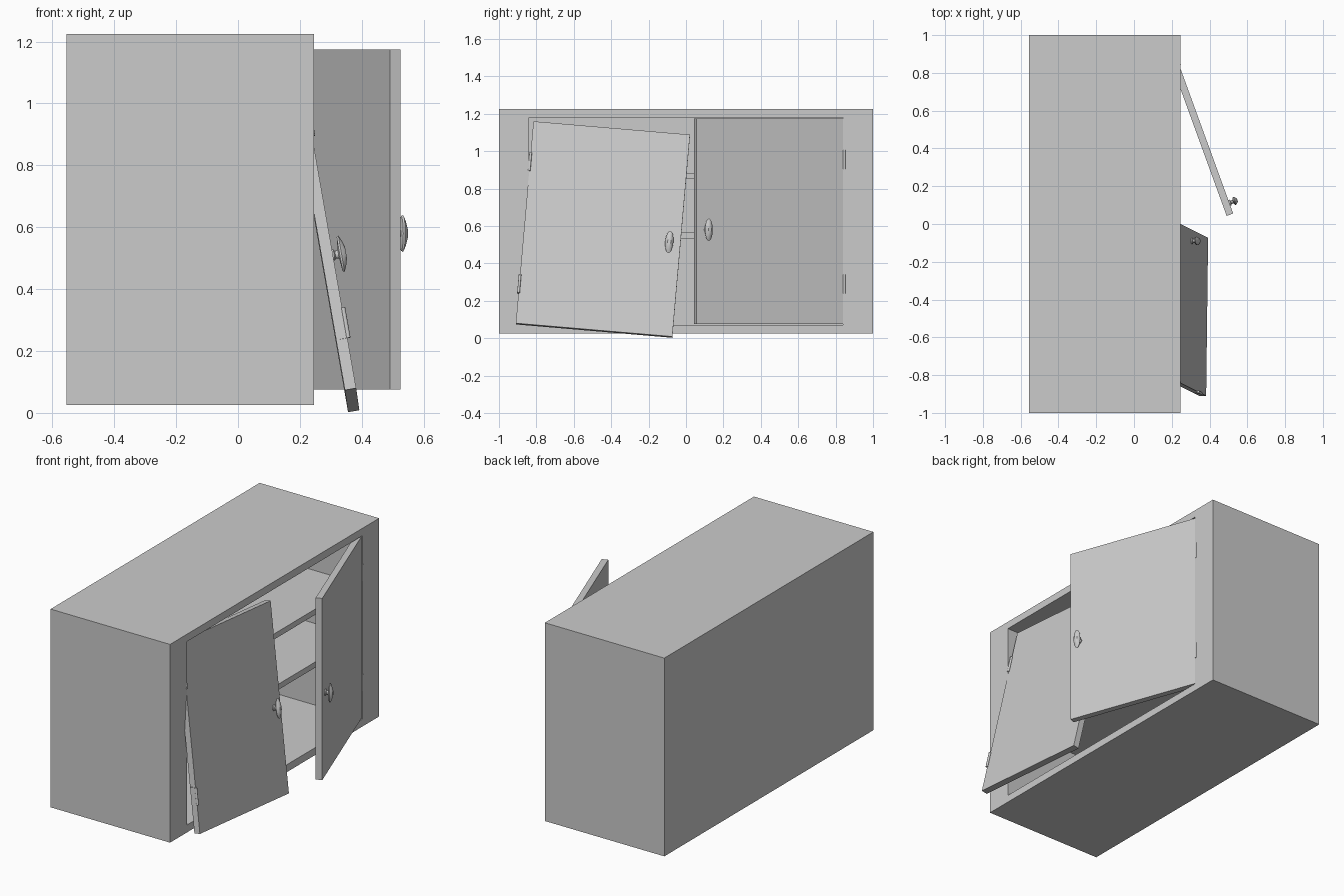
import bpy, bmesh, math
from mathutils import Matrix, Vector

cube = bpy.data.objects.get("Cube")
if cube:
    bpy.data.objects.remove(cube, do_unlink=True)

grey = bpy.data.materials.new("plain_grey")
grey.use_nodes = True
grey.diffuse_color = (0.6, 0.6, 0.6, 1)
grey.node_tree.nodes["Principled BSDF"].inputs["Base Color"].default_value = (0.6, 0.6, 0.6, 1)


def finish(bm, name, matrix=None, smooth=False):
    bmesh.ops.recalc_face_normals(bm, faces=bm.faces)
    mesh = bpy.data.meshes.new(name)
    bm.to_mesh(mesh)
    bm.free()
    mesh.materials.append(grey)
    ob = bpy.data.objects.new(name, mesh)
    bpy.context.collection.objects.link(ob)
    if matrix:
        ob.matrix_world = matrix
    if smooth:
        bpy.ops.object.select_all(action='DESELECT')
        ob.select_set(True)
        bpy.context.view_layer.objects.active = ob
        bpy.ops.object.shade_smooth_by_angle(angle=math.radians(35))
    return ob


def add_box(bm, low, high):
    low, high = Vector(low), Vector(high)
    size = high - low
    place = Matrix.Translation((low + high) / 2) @ Matrix.Diagonal((*size, 1))
    bmesh.ops.create_cube(bm, size=1, matrix=place)


def box(name, low, high, matrix=None):
    bm = bmesh.new()
    add_box(bm, low, high)
    return finish(bm, name, matrix)


# Carcass: a block whose front face is inset and pushed in to make the cavity
FRONT, BACK, BOTTOM, TOP = 0.245, -0.555, 0.025, 1.225
HALF, DEPTH = 0.84, 0.75
bm = bmesh.new()
add_box(bm, (BACK, -1, BOTTOM), (FRONT, 1, TOP))
face = max(bm.faces, key=lambda f: f.calc_center_median().x)
bmesh.ops.inset_individual(bm, faces=[face], thickness=0.02)
for v in face.verts:
    v.co.y = math.copysign(HALF, v.co.y)
    v.co.z = 0.07 if v.co.z < 0.6 else 1.18
inner = bmesh.ops.extrude_discrete_faces(bm, faces=[face])["faces"][0]
bmesh.ops.translate(bm, verts=inner.verts, vec=(-DEPTH, 0, 0))
finish(bm, "cabinet_body")

# Shelves
for name, z in (("lower_shelf", 0.53), ("upper_shelf", 0.85)):
    box(name, (FRONT - DEPTH, -HALF, z), (FRONT - 0.03, HALF, z + 0.034))


def knob(name, matrix):
    # Rings run outwards from the door: offset, half width, half height
    rings = [(0, .016, .018), (.006, .016, .018), (.01, .010, .012),
             (.02, .010, .014), (.024, .020, .056), (.030, .022, .06),
             (.038, .017, .042), (.045, .009, .018)]
    sides = 16
    bm = bmesh.new()
    loops = []
    for x, ry, rz in rings:
        angles = [math.tau * i / sides for i in range(sides)]
        loops.append([bm.verts.new((x, ry * math.cos(a), rz * math.sin(a))) for a in angles])
    for a, b in zip(loops, loops[1:]):
        for i in range(sides):
            j = (i + 1) % sides
            bm.faces.new((a[i], a[j], b[j], b[i]))
    bm.faces.new(loops[0])
    bm.faces.new(loops[-1])
    finish(bm, name, matrix, smooth=True)


def hinge(name, matrix, side, z):
    # Barrel, a leaf on the door edge and its screw heads
    bm = bmesh.new()
    bmesh.ops.create_cone(bm, cap_ends=True, segments=12, radius1=.007, radius2=.007,
                          depth=.1, matrix=Matrix.Translation((.003, 0, z)))
    ys = sorted((0, -side * .004))
    add_box(bm, (-.03, ys[0], z - .05), (.003, ys[1], z + .05))
    turn = Matrix.Rotation(math.pi / 2, 4, 'X')
    for dz in (-.03, 0, .03):
        spot = Matrix.Translation((-.016, -side * .004, z + dz))
        bmesh.ops.create_cone(bm, cap_ends=True, segments=8, radius1=.005, radius2=.005,
                              depth=.004, matrix=spot @ turn)
    finish(bm, name, matrix, smooth=True)


# Doors: origin at the outer lower hinge corner, x outwards, z up the door
WIDTH, HEIGHT, THICK = 0.84, 1.1, 0.037


def door(name, matrix, side):
    ys = sorted((0, side * WIDTH))
    box(name, (-THICK, ys[0], 0), (0, ys[1], HEIGHT), matrix)
    knob(name + "_knob", matrix @ Matrix.Translation((0, side * .78, .505)))
    for label, z in (("lower", .215), ("upper", .88)):
        hinge(f"{name}_{label}_hinge", matrix, side, z)


# Swung open door
swing = Matrix.Translation((.238, .845, .075)) @ Matrix.Rotation(math.radians(20), 4, 'Z')
door("open_door", swing, -1)

# Fallen door, leaning on the frame and twisted
up = Vector((-.19, .095, 1.087)).normalized()
across = Vector((.01, .835, -.07))
across = (across - up * across.dot(up)).normalized()
out = across.cross(up)
lean = Matrix((out, across, up)).transposed().to_4x4()
door("fallen_door", Matrix.Translation((.382, -.91, .08)) @ lean, 1)
